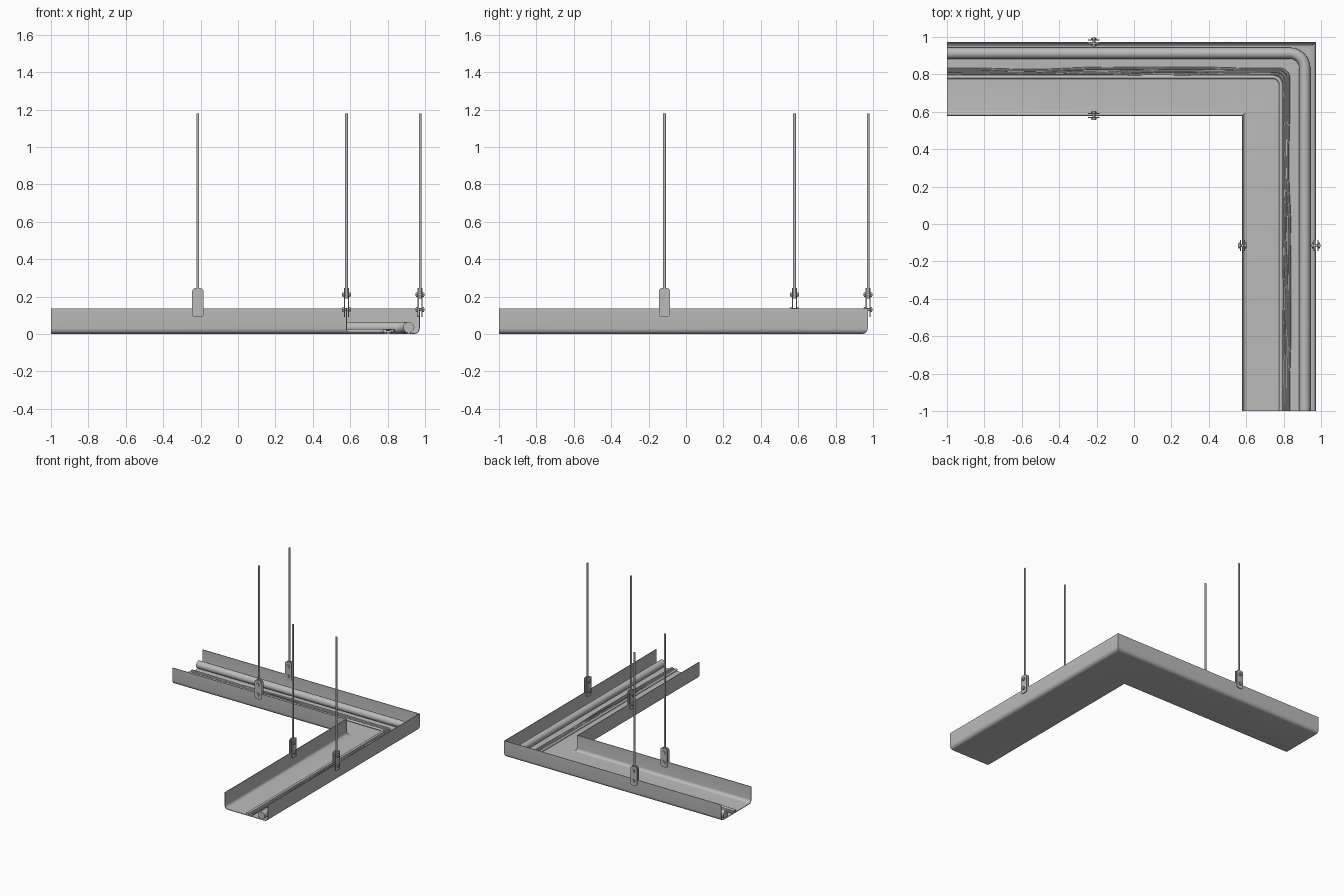
import bpy, bmesh, math
from mathutils import Matrix, Vector

cube = bpy.data.objects.get("Cube")
if cube:
    bpy.data.objects.remove(cube, do_unlink=True)


def material(name, value):
    m = bpy.data.materials.new(name)
    m.use_nodes = True
    color = (value, value, value, 1)
    m.diffuse_color = color
    m.node_tree.nodes["Principled BSDF"].inputs["Base Color"].default_value = color
    return m


STEEL = material("grey steel", 0.5)


def finish(bm, name, smooth=True):
    bmesh.ops.recalc_face_normals(bm, faces=bm.faces)
    mesh = bpy.data.meshes.new(name)
    bm.to_mesh(mesh)
    bm.free()
    mesh.materials.append(STEEL)
    ob = bpy.data.objects.new(name, mesh)
    bpy.context.collection.objects.link(ob)
    if smooth:
        bpy.ops.object.select_all(action="DESELECT")
        ob.select_set(True)
        bpy.context.view_layer.objects.active = ob
        bpy.ops.object.shade_smooth_by_angle(angle=math.radians(35))
    return ob


# Tray: a U-shaped section with rounded lower edges, mitred round the corner
def u_profile(a, b, r, base, top=0.135, steps=5):
    arc = [math.pi / 2 * i / steps for i in range(steps + 1)]
    left = [(a + r - r * math.cos(t), base + r - r * math.sin(t)) for t in arc]
    right = [(a + b - d, z) for d, z in reversed(left)]
    return [(a, top)] + left + right + [(b, top)]


WALL = 0.005
section = u_profile(0.577, 0.972, 0.03, 0)
section += reversed(u_profile(0.577 + WALL, 0.972 - WALL, 0.025, WALL))
bm = bmesh.new()
rings = []
for place in (lambda d: (-1, d), lambda d: (d, d), lambda d: (d, -1)):
    rings.append([bm.verts.new((*place(d), z)) for d, z in section])
n = len(section)
for r0, r1 in zip(rings, rings[1:]):
    for i in range(n):
        j = (i + 1) % n
        bm.faces.new((r0[i], r0[j], r1[j], r1[i]))
# end caps as strips between the outer and inner skins
for ring in (rings[0], rings[-1]):
    for i in range(n // 2 - 1):
        bm.faces.new((ring[i], ring[i + 1], ring[n - 2 - i], ring[n - 1 - i]))
finish(bm, "cable_tray")


# Cables: tubes following the tray, with a rounded bend
def cable(name, offset, radius, z, bend, wave=0.0, phase=0.0, sides=4):
    path = []
    straight = offset - bend

    def wobble(s):
        fade = math.sin(math.pi * min(1, s)) if wave else 0
        return wave * fade * (math.sin(7 * s + phase) + 0.5 * math.sin(17 * s + 2 * phase))

    steps = 30 if wave else 1
    for i in range(steps + 1):
        s = i / steps
        path.append((-1 + (straight + 1) * s, offset + wobble(s)))
    for i in range(1, 10):
        t = math.pi / 2 * (1 - i / 10)
        path.append((straight + bend * math.cos(t), straight + bend * math.sin(t)))
    for i in range(steps + 1):
        s = i / steps
        path.append((offset + wobble(s), straight - (straight + 1) * s))
    data = bpy.data.curves.new(name, "CURVE")
    data.dimensions = "3D"
    data.bevel_depth = radius
    data.bevel_resolution = sides
    data.use_fill_caps = True
    spline = data.splines.new("POLY")
    spline.points.add(len(path) - 1)
    for p, (x, y) in zip(spline.points, path):
        p.co = (x, y, z, 1)
    data.materials.append(STEEL)
    ob = bpy.data.objects.new(name, data)
    bpy.context.collection.objects.link(ob)
    bpy.ops.object.select_all(action="DESELECT")
    ob.select_set(True)
    bpy.context.view_layer.objects.active = ob
    bpy.ops.object.convert(target="MESH")
    bpy.ops.object.shade_smooth_by_angle(angle=math.radians(40))


cable("thick_cable", 0.913, 0.03, 0.035, 0.08)
cable("straight_thin_cable", 0.786, 0.01, 0.016, 0.045)
for i, off in enumerate((0.803, 0.815, 0.827)):
    cable(f"loose_cable_{i + 1}", off, 0.008, 0.012 + 0.003 * i, 0.05, 0.007, 1.7 * i, 2)


# Hangers: two rounded plates, two bolts with hexagonal ends, and a rod
def add_prism(bm, outline, depth, y):
    lower = [bm.verts.new((x, y - depth / 2, z)) for x, z in outline]
    upper = [bm.verts.new((x, y + depth / 2, z)) for x, z in outline]
    bm.faces.new(lower)
    bm.faces.new(upper)
    for i in range(len(outline)):
        j = (i + 1) % len(outline)
        bm.faces.new((lower[i], lower[j], upper[j], upper[i]))


def circle(r, z, sides):
    turn = 2 * math.pi / sides
    return [(r * math.cos(turn * i), z + r * math.sin(turn * i)) for i in range(sides)]


def plate_outline(half, low, high, r):
    corners = ((1, high - r), (-1, high - r), (-1, low + r), (1, low + r))
    points = []
    for quarter, (side, z) in enumerate(corners):
        for k in range(5):
            t = math.pi / 2 * (quarter + k / 4)
            points.append((side * (half - r) + r * math.cos(t), z + r * math.sin(t)))
    return points


def hanger(name, x, y, turn):
    move = Matrix.Translation(Vector((x, y, 0))) @ Matrix.Rotation(turn, 4, "Z")
    # clamp plates either side of the tray wall
    bm = bmesh.new()
    for side in (-1, 1):
        add_prism(bm, plate_outline(0.03, 0.09, 0.245, 0.016), 0.006, side * 0.0105)
    bm.transform(move)
    finish(bm, name + "_plates")
    # bolts through the plates
    bm = bmesh.new()
    for z in (0.13, 0.21):
        add_prism(bm, circle(0.008, z, 12), 0.048, 0)
        for side in (-1, 1):
            add_prism(bm, circle(0.015, z, 6), 0.008, side * 0.0175)
    bm.transform(move)
    finish(bm, name + "_bolts")
    # suspension rod
    bm = bmesh.new()
    bmesh.ops.create_cone(bm, cap_ends=True, segments=16, radius1=0.0075, radius2=0.0075,
                          depth=0.99, matrix=Matrix.Translation((0, 0, 0.685)))
    bm.transform(move)
    finish(bm, name + "_rod")


for label, d in (("inner", 0.58), ("outer", 0.974)):
    hanger(label + "_back_hanger", -0.215, d, 0)
    hanger(label + "_side_hanger", d, -0.115, math.pi / 2)
